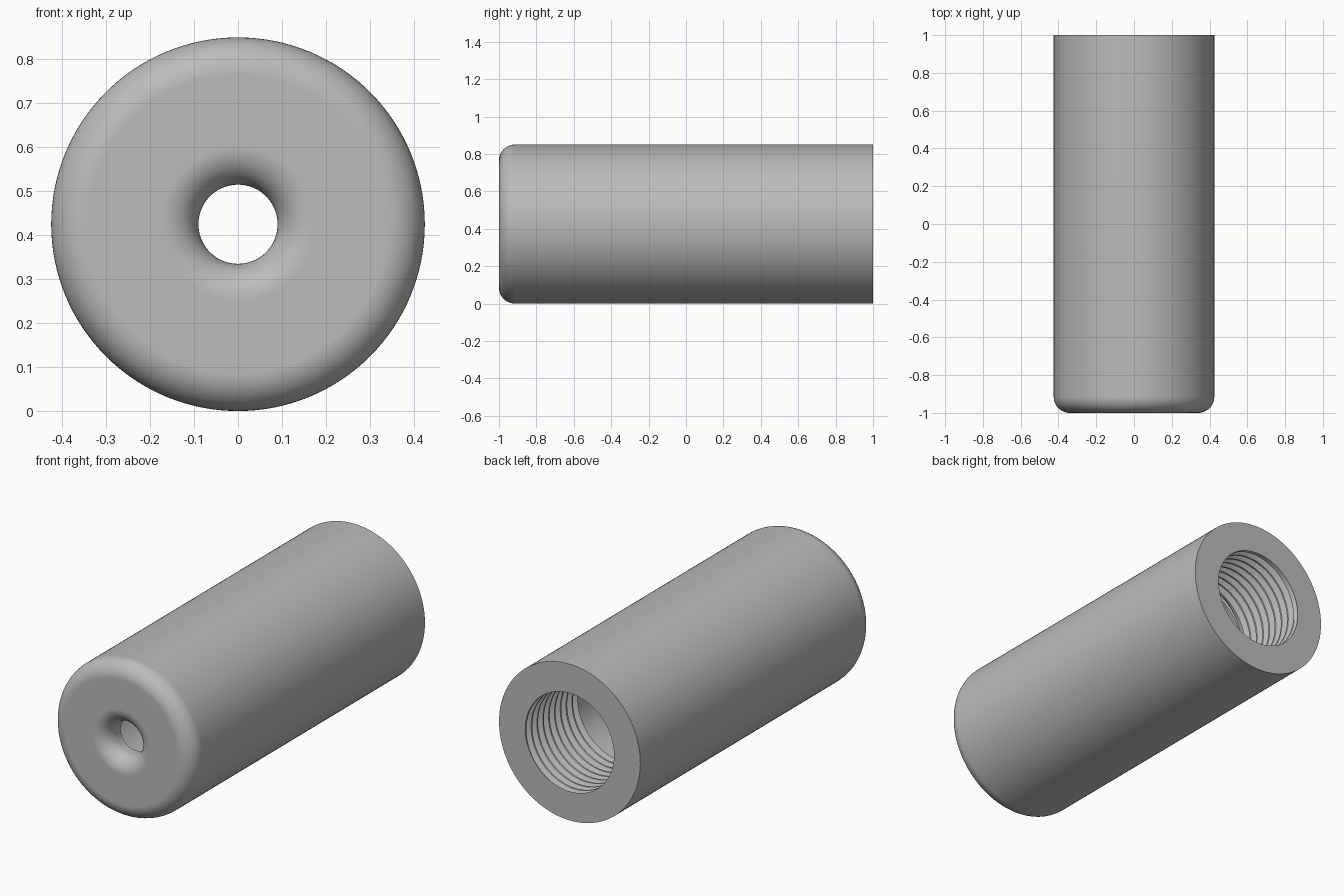
import bpy
import bmesh
from math import sin, cos, pi

RADIUS, FILLET, HOLE = 0.425, 0.085, 0.09
CREST, DEPTH, PITCH = 0.267, 0.03, 0.05
THREAD_LENGTH, CAVITY_FRONT = 0.45, -0.88
SEGMENTS, ARC = 128, 12
THREAD_FORM = [(0.0, 0), (0.2, 0), (0.5, 1), (0.65, 1)]  # turn fraction, groove depth

if "Cube" in bpy.data.objects:
    bpy.data.objects.remove(bpy.data.objects["Cube"], do_unlink=True)


def fillet(r, y, start, end):
    """Quarter round as (radius, y) points."""
    angles = [start + (end - start) * i / ARC for i in range(ARC + 1)]
    return [(r + FILLET * cos(a), y + FILLET * sin(a)) for a in angles]


def thread(angle):
    """Helical groove cut along the bore, from the open end inwards."""
    points = []
    for turn in range(-1, int(THREAD_LENGTH / PITCH) + 1):
        for fraction, groove in THREAD_FORM:
            depth = PITCH * (turn + fraction + angle / (2 * pi))
            depth = min(max(depth, 0), THREAD_LENGTH)
            fade = min(1, depth / 0.02, (THREAD_LENGTH - depth) / 0.02)
            points.append((CREST + DEPTH * groove * fade, 1 - depth))
    return points


# Fixed parts of the section: rounded hole mouth, front face, outer wall, rim
mouth = fillet(HOLE + FILLET, -1 + FILLET, pi, 1.5 * pi)
shoulder = fillet(RADIUS - FILLET, -1 + FILLET, -pi / 2, 0)
outside = [(HOLE, CAVITY_FRONT)] + mouth + shoulder + [(RADIUS, 1), (CREST, 1)]
cavity = [(CREST, 1 - THREAD_LENGTH), (CREST, CAVITY_FRONT)]

# Sweep the section around the long axis
bm = bmesh.new()
columns = []
for i in range(SEGMENTS + 1):
    a = 2 * pi * i / SEGMENTS
    section = outside + thread(a) + cavity
    columns.append([bm.verts.new((r * cos(a), y, RADIUS + r * sin(a)))
                    for r, y in section])
for left, right in zip(columns, columns[1:]):
    for j in range(len(left)):
        k = (j + 1) % len(left)
        bm.faces.new((left[j], left[k], right[k], right[j]))
bmesh.ops.remove_doubles(bm, verts=bm.verts, dist=0.00005)
bmesh.ops.dissolve_degenerate(bm, edges=bm.edges, dist=0.00005)
bmesh.ops.recalc_face_normals(bm, faces=bm.faces)

mesh = bpy.data.meshes.new("threaded_sleeve")
bm.to_mesh(mesh)
bm.free()
sleeve = bpy.data.objects.new("threaded_sleeve", mesh)
bpy.context.collection.objects.link(sleeve)

# Plain grey finish
grey = bpy.data.materials.new("grey_metal")
grey.use_nodes = True
colour = (0.5, 0.5, 0.5, 1)
grey.diffuse_color = colour
grey.node_tree.nodes["Principled BSDF"].inputs["Base Color"].default_value = colour
mesh.materials.append(grey)

# Smooth rounds with crisp rims and thread edges
bpy.ops.object.select_all(action="DESELECT")
sleeve.select_set(True)
bpy.context.view_layer.objects.active = sleeve
bpy.ops.object.shade_smooth_by_angle(angle=pi / 6)
weighted = sleeve.modifiers.new("weighted_normals", "WEIGHTED_NORMAL")
weighted.keep_sharp = True
